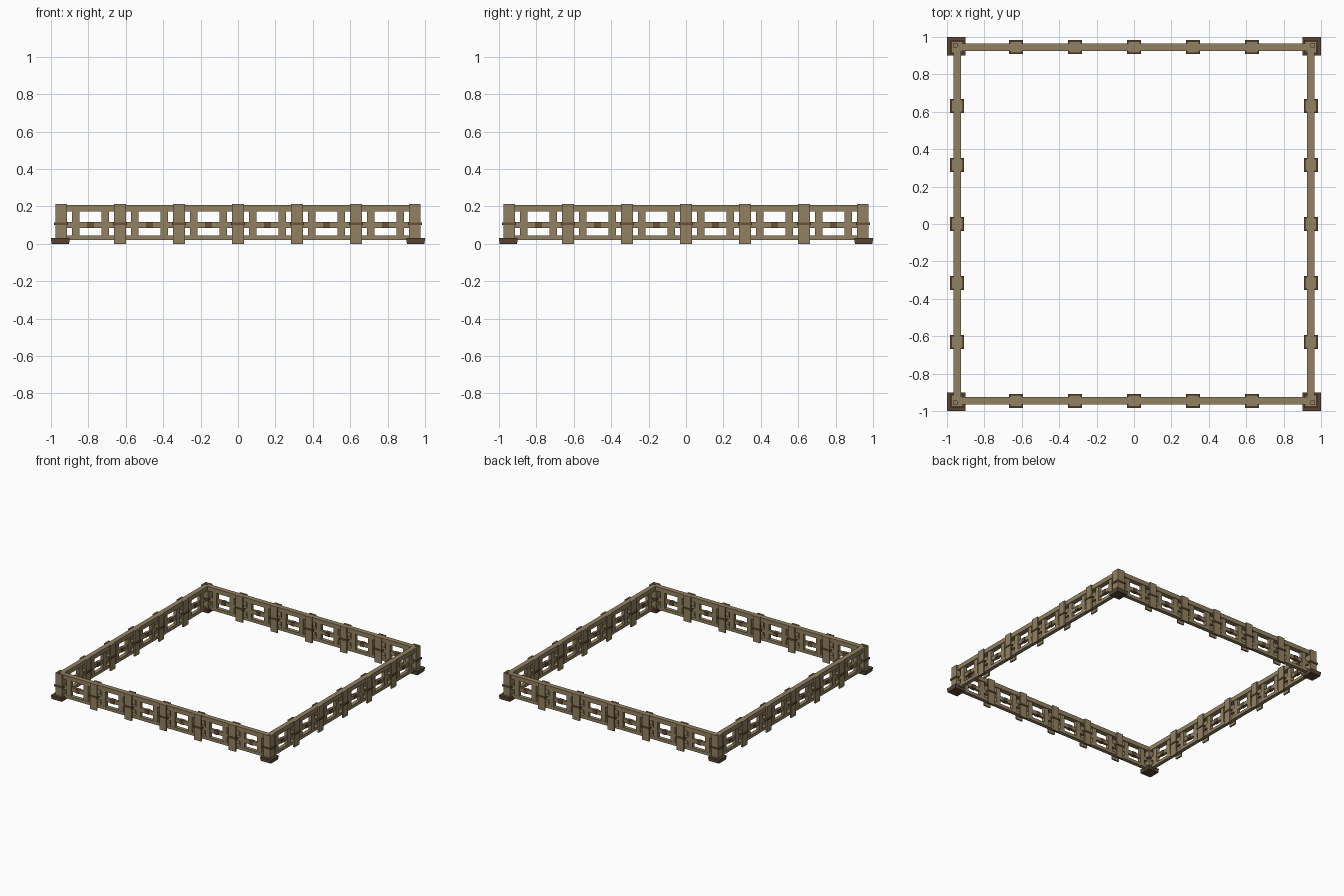
import bpy, bmesh, math
from mathutils import Matrix, Vector

if "Cube" in bpy.data.objects:
    bpy.data.objects.remove(bpy.data.objects["Cube"])

def material(name, rgb):
    m = bpy.data.materials.new(name)
    m.diffuse_color = (*rgb, 1)
    m.use_nodes = True
    m.node_tree.nodes["Principled BSDF"].inputs["Base Color"].default_value = m.diffuse_color
    return m

TAN = material("tan wood", (0.29, 0.22, 0.12))
BROWN = material("brown wood", (0.14, 0.08, 0.04))
DARK = material("dark brown iron", (0.10, 0.06, 0.035))
C = 0.946          # centre line of each fence side
STEP = C / 3       # post spacing

def build(name, boxes, mat, turns=(0, 1, 2, 3), taper=1.0):
    """Boxes given as (x0, x1, y0, y1, z0, z1) on the front side, repeated on all sides."""
    bm = bmesh.new()
    for k in turns:
        rot = Matrix.Rotation(k * math.pi / 2, 4, 'Z')
        for x0, x1, y0, y1, z0, z1 in boxes:
            c = Vector(((x0 + x1) / 2, (y0 + y1) / 2, (z0 + z1) / 2))
            geo = bmesh.ops.create_cube(bm, size=1)
            for v in geo['verts']:
                t = taper if v.co.z < 0 else 1
                p = Vector((v.co.x * (x1 - x0) * t, v.co.y * (y1 - y0) * t, v.co.z * (z1 - z0)))
                v.co = rot @ (c + p)
    me = bpy.data.meshes.new(name)
    bm.to_mesh(me)
    bm.free()
    me.materials.append(mat)
    ob = bpy.data.objects.new(name, me)
    bpy.context.collection.objects.link(ob)
    return ob

def around(x, hx, hy, z0, z1, y=-C):
    return (x - hx, x + hx, y - hy, y + hy, z0, z1)

posts = [i * STEP for i in range(-2, 3)]
bays = [(i + 0.5) * STEP for i in range(-3, 3)]

# long rails
build("top_rail", [around(0, C, 0.020, 0.172, 0.208)], TAN)
build("middle_rail", [around(0, C, 0.010, 0.085, 0.116)], TAN)
build("bottom_rail", [around(0, C, 0.015, 0.020, 0.045)], TAN)

# balusters either side of every post
build("balusters", [around(b + s * 0.078, 0.020, 0.014, 0.036, 0.174)
                    for b in bays for s in (-1, 1)], TAN)

# brown blocks at the middle of each bay
build("bay_blocks", [around(b, 0.018, 0.014, 0.084, 0.117) for b in bays], BROWN)

# intermediate posts: a plank on each face of the rails, tied by a collar
build("post_planks", [around(p, 0.031, 0.006, 0.0, 0.212, -C + s * 0.025)
                      for p in posts for s in (-1, 1)], TAN)
build("post_collars", [around(p, 0.037, 0.037, 0.101, 0.115) for p in posts], BROWN)

# corner posts: outer planks around a core, with collar and foot
build("corner_planks", [around(-C, 0.031, 0.006, 0.03, 0.212, -C - 0.025),
                        (-C - 0.031, -C - 0.019, -C - 0.019, -C + 0.031, 0.03, 0.212)], TAN)
build("corner_cores", [around(-C, 0.029, 0.029, 0.03, 0.170)], TAN)
build("corner_collars", [around(-C, 0.038, 0.038, 0.101, 0.115)], BROWN)
build("corner_feet", [around(-0.95, 0.050, 0.050, 0.0, 0.032, -0.95)], DARK, taper=0.94)
